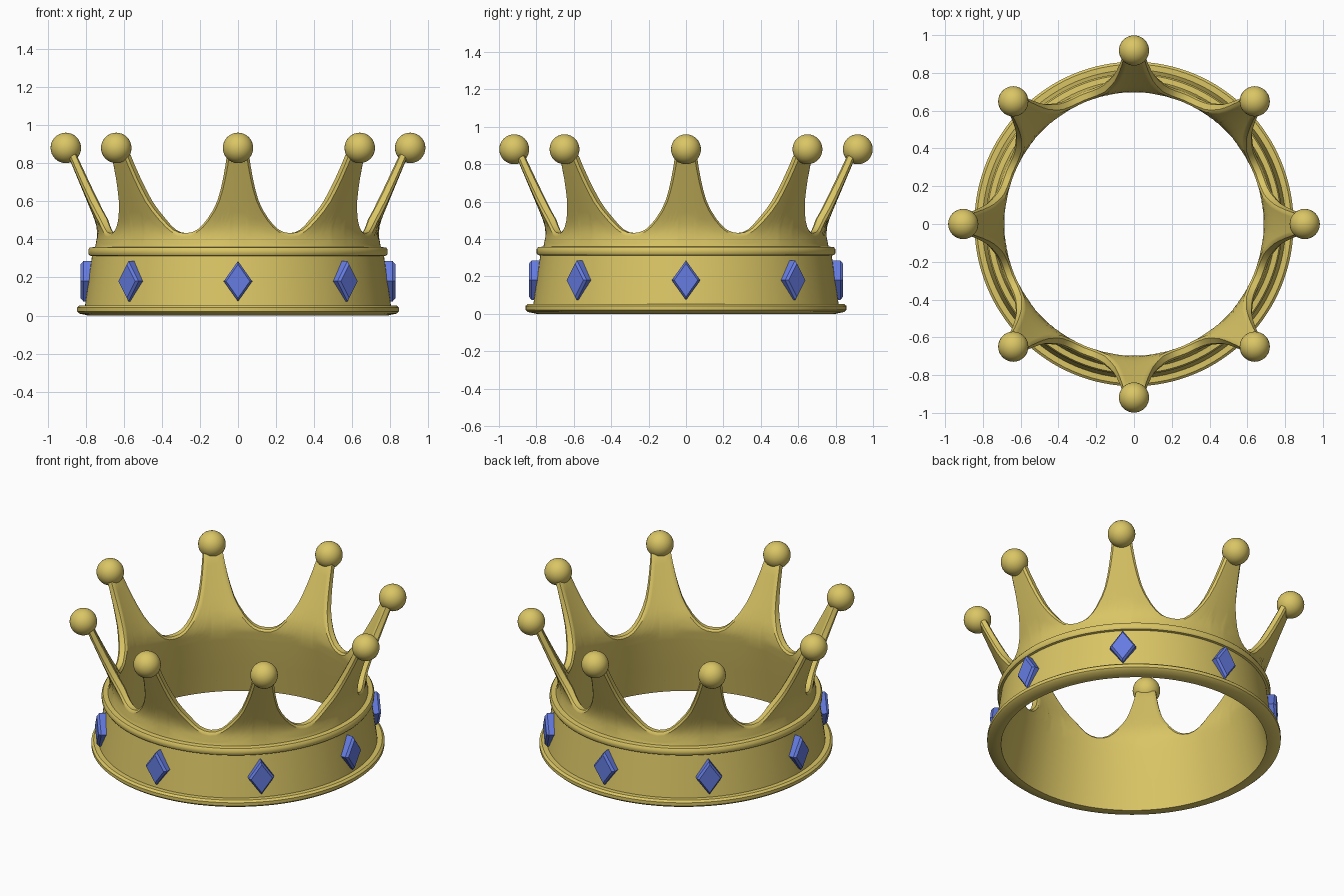
import bpy, bmesh, math
from mathutils import Vector, Matrix

if "Cube" in bpy.data.objects:
    bpy.data.objects.remove(bpy.data.objects["Cube"])

SY = 1.016          # crown is very slightly deeper than wide
N = 8               # number of points


def material(name, col):
    m = bpy.data.materials.new(name)
    m.diffuse_color = col
    m.use_nodes = True
    m.node_tree.nodes["Principled BSDF"].inputs["Base Color"].default_value = m.diffuse_color
    return m


gold = material("gold", (0.70, 0.56, 0.13, 1))
blue = material("blue_gem", (0.13, 0.20, 0.75, 1))


def finish(bm, name, mat, angle=None):
    bmesh.ops.recalc_face_normals(bm, faces=bm.faces)
    me = bpy.data.meshes.new(name)
    bm.to_mesh(me)
    bm.free()
    ob = bpy.data.objects.new(name, me)
    bpy.context.collection.objects.link(ob)
    me.materials.append(mat)
    if angle:
        bpy.ops.object.select_all(action='DESELECT')
        ob.select_set(True)
        bpy.context.view_layer.objects.active = ob
        bpy.ops.object.shade_smooth_by_angle(angle=math.radians(angle))
    return ob


def lerp(table, z):
    for (z0, r0), (z1, r1) in zip(table, table[1:]):
        if z <= z1:
            return r0 + (r1 - r0) * (z - z0) / (z1 - z0)
    return table[-1][1]


# wall radius by height, outside and inside
OUTER = [(0.36, 0.748), (0.43, 0.737), (0.48, 0.744), (0.55, 0.772), (0.87, 0.905)]
INNER = [(0, 0.765), (0.36, 0.695), (0.43, 0.685), (0.50, 0.695), (0.60, 0.738), (0.87, 0.86)]
# base moulding, band and upper ring (radius, height)
BAND = [(0.785, 0), (0.832, 0.01), (0.845, 0.022), (0.845, 0.042), (0.832, 0.053), (0.803, 0.053),
        (0.767, 0.312), (0.78, 0.315), (0.786, 0.325), (0.786, 0.345), (0.778, 0.357), (0.75, 0.36)]
# half outline of one point (half width, height)
EDGE = [(0, 0.85), (0.025, 0.85), (0.046, 0.84), (0.053, 0.79), (0.066, 0.72), (0.080, 0.66),
        (0.098, 0.60), (0.122, 0.55), (0.155, 0.50), (0.185, 0.465), (0.215, 0.44), (0.25, 0.425)]

# unrolled outline as angle, height and chamfer offset
half = [(w / lerp(OUTER, z), z) for w, z in EDGE] + [(math.pi / N, 0.42)]
period = [(-a, z) for a, z in reversed(half[1:])] + half[:-1]
outline = [(a + k * 2 * math.pi / N, z) for k in range(N) for a, z in period]
count = len(outline)

# crown body: each column is a closed section around the wall
bm = bmesh.new()
columns = []
for i, (a, h) in enumerate(outline):
    a0, z0 = outline[i - 1]
    a1, z1 = outline[(i + 1) % count]
    da = (a1 - a0 + math.pi) % (2 * math.pi) - math.pi
    n = Vector((-(z1 - z0), da * 0.78)).normalized() * 0.012
    sec = [(r, z, a) for r, z in BAND]
    sec += [(lerp(OUTER, z), z, a) for z in [0.36 + (h - 0.36) * j / 8 for j in range(1, 9)]]
    ro, ri, ar, zr = lerp(OUTER, h), lerp(INNER, h), a + n.x / 0.78, h + n.y
    sec += [(ro + (ri - ro) * t, zr, ar) for t in (0.2, 0.8)]
    sec += [(lerp(INNER, z), z, a) for z in [h + (0.36 - h) * j / 8 for j in range(9)]]
    sec += [(lerp(INNER, 0.18), 0.18, a), (0.765, 0, a)]
    columns.append([bm.verts.new((r * math.sin(t), -r * math.cos(t) * SY, z)) for r, z, t in sec])
for i in range(count):
    c, d = columns[i], columns[(i + 1) % count]
    for j in range(len(c)):
        k = (j + 1) % len(c)
        bm.faces.new((c[j], d[j], d[k], c[k]))
finish(bm, "crown_body", gold, 35)

for k in range(N):
    t = k * 2 * math.pi / N
    # ball on each point
    bm = bmesh.new()
    pos = Vector((0.904 * math.sin(t), -0.904 * SY * math.cos(t), 0.88))
    bmesh.ops.create_uvsphere(bm, u_segments=32, v_segments=16, radius=0.08,
                              matrix=Matrix.Translation(pos))
    finish(bm, f"tip_ball_{k}", gold, 40)

    # diamond gem on the band, with a chamfered front
    bm = bmesh.new()
    rings = []
    for w, h, r in ((0.075, 0.106, 0.75), (0.075, 0.106, 0.812), (0.062, 0.089, 0.826)):
        ring = []
        for x, z in ((w, 0), (0, h), (-w, 0), (0, -h)):
            p = Matrix.Rotation(t, 3, 'Z') @ Vector((x, -r, 0.18 + z))
            ring.append(bm.verts.new((p.x, p.y * SY, p.z)))
        rings.append(ring)
    for lo, hi in zip(rings, rings[1:]):
        for j in range(4):
            m = (j + 1) % 4
            bm.faces.new((lo[j], lo[m], hi[m], hi[j]))
    bm.faces.new(rings[0])
    bm.faces.new(rings[-1])
    finish(bm, f"gem_{k}", blue)
